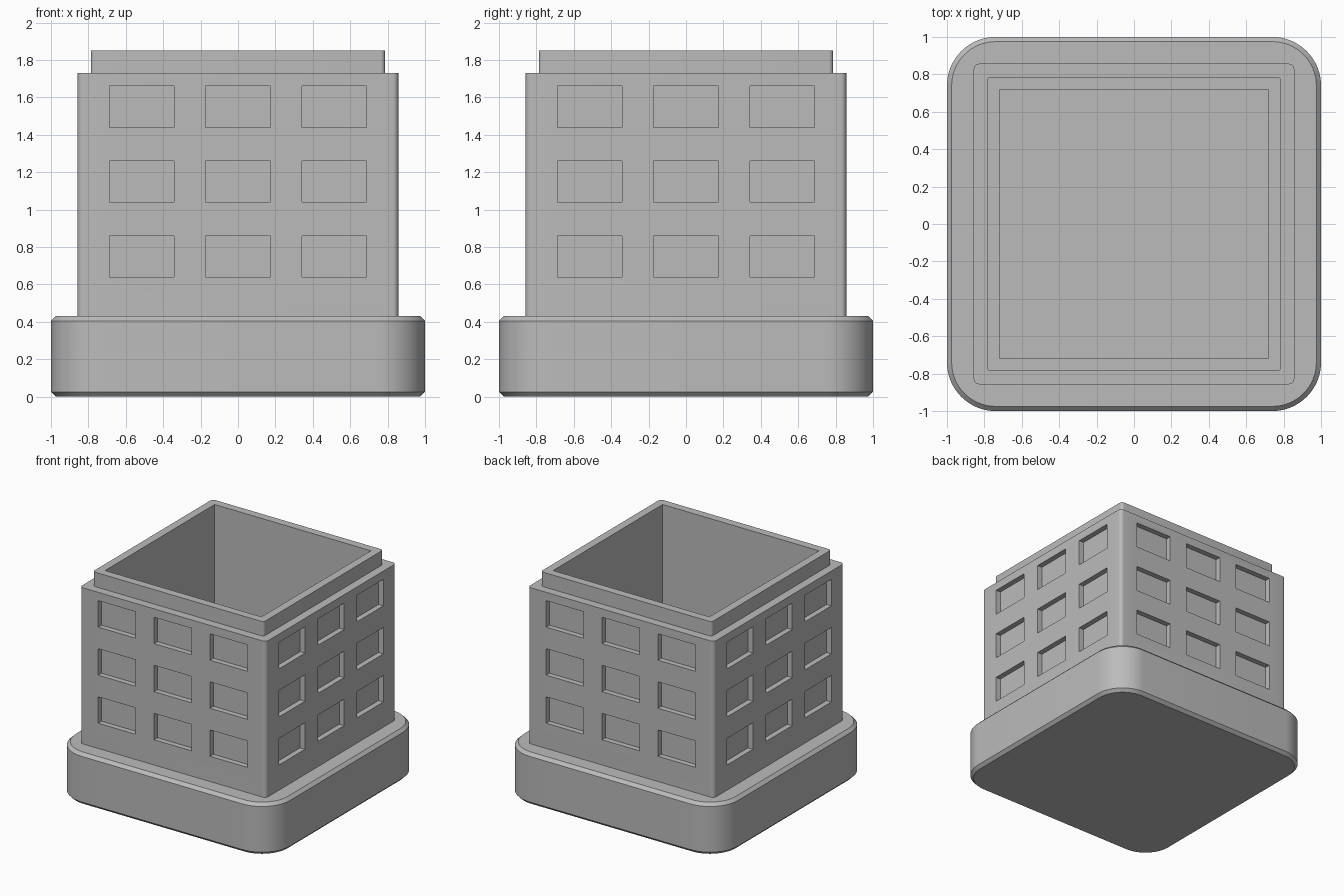
import bpy, bmesh, math
from mathutils import Matrix, Vector

cube = bpy.data.objects.get("Cube")
if cube:
    bpy.data.objects.remove(cube, do_unlink=True)

GREY = (0.5, 0.5, 0.5, 1.0)
grey = bpy.data.materials.new("plain grey")
grey.use_nodes = True
grey.diffuse_color = GREY
grey.node_tree.nodes["Principled BSDF"].inputs["Base Color"].default_value = GREY


def make_object(name, bm):
    bmesh.ops.recalc_face_normals(bm, faces=bm.faces)
    mesh = bpy.data.meshes.new(name)
    bm.to_mesh(mesh)
    bm.free()
    mesh.materials.append(grey)
    obj = bpy.data.objects.new(name, mesh)
    bpy.context.collection.objects.link(obj)
    return obj


def rounded_square(half, radius, z, steps):
    points = []
    for corner in range(4):
        middle = math.radians(45 + 90 * corner)
        c = half - radius
        cx = math.copysign(c, math.cos(middle))
        cy = math.copysign(c, math.sin(middle))
        for i in range(steps + 1):
            a = math.radians(90 * (corner + i / steps))
            points.append((cx + radius * math.cos(a), cy + radius * math.sin(a), z))
    return points


def loft(name, sections, steps):
    """Closed solid through rounded squares given as (half width, radius, z)."""
    bm = bmesh.new()
    rings = [[bm.verts.new(p) for p in rounded_square(*s, steps)] for s in sections]
    for low, high in zip(rings, rings[1:]):
        for i in range(len(low)):
            j = (i + 1) % len(low)
            bm.faces.new((low[i], low[j], high[j], high[i]))
    bm.faces.new(rings[0][::-1])
    bm.faces.new(rings[-1])
    return make_object(name, bm)


def add_box(bm, centre, size, turn=0.0):
    bmesh.ops.create_cube(bm, size=1, matrix=Matrix.Rotation(turn, 4, "Z")
                          @ Matrix.Translation(centre)
                          @ Matrix.Diagonal(Vector(size).to_4d()))


def cut(target, cutter):
    mod = target.modifiers.new("cut", "BOOLEAN")
    mod.operation = "DIFFERENCE"
    mod.solver = "EXACT"
    mod.object = cutter
    select(target)
    bpy.ops.object.modifier_apply(modifier=mod.name)
    bpy.data.objects.remove(cutter, do_unlink=True)


def select(obj):
    bpy.ops.object.select_all(action="DESELECT")
    obj.select_set(True)
    bpy.context.view_layer.objects.active = obj


# Chamfered base, whose top is also the floor of the box
BASE_TOP, CHAMFER = 0.43, 0.025
base = loft("base", [
    (1 - CHAMFER, 0.235, 0), (1, 0.26, CHAMFER),
    (1, 0.26, BASE_TOP - CHAMFER), (1 - CHAMFER, 0.235, BASE_TOP)], 16)

# Walls with a stepped lip
WALL, TOP = 0.857, 1.85
walls = loft("walls", [
    (WALL, 0.03, 0.4), (WALL, 0.03, 1.73),
    (0.787, 0.025, 1.73), (0.787, 0.025, TOP)], 6)

# Square cavity
bm = bmesh.new()
add_box(bm, (0, 0, 1.2), (1.44, 1.44, 2))
cut(walls, make_object("cavity_cutter", bm))

# Three by three recessed windows on each side
DEPTH = 0.045
bm = bmesh.new()
for side in range(4):
    for column in (-1, 0, 1):
        for row in (-1, 0, 1):
            add_box(bm, (column * 0.515, -WALL, 1.15 + row * 0.4),
                    (0.345, 2 * DEPTH, 0.22), side * math.pi / 2)
cut(walls, make_object("window_cutter", bm))

for part in (base, walls):
    select(part)
    bpy.ops.object.shade_smooth_by_angle(angle=math.radians(30))
